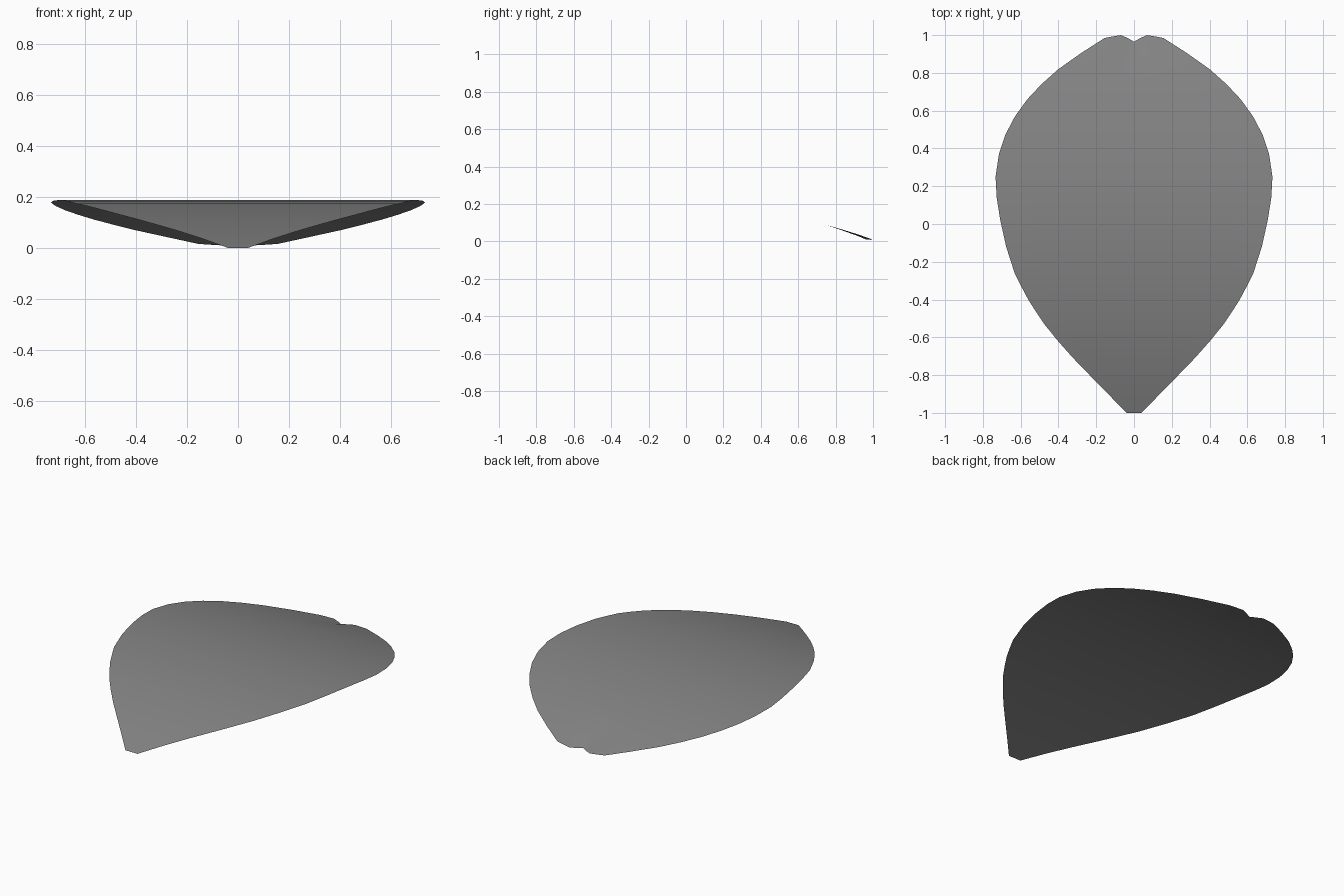
import bpy, bmesh

if "Cube" in bpy.data.objects:
    bpy.data.objects.remove(bpy.data.objects["Cube"])

# Outline stations along the petal: (y, half width, dip of the centre line)
STATIONS = [
    (-1.0, .04, 0), (-.9, .137, 0), (-.8, .235, 0), (-.71, .322, 0), (-.62, .402, 0),
    (-.53, .475, 0), (-.46, .522, 0), (-.4, .56, 0), (-.33, .597, 0), (-.26, .632, 0),
    (-.12, .677, 0), (.02, .708, 0), (.14, .727, 0), (.25, .733, 0), (.37, .715, 0),
    (.475, .68, 0), (.57, .63, 0), (.66, .565, 0), (.74, .49, 0),
    (.82, .4, .004), (.905, .28, .008), (.985, .155, .012),
]
COLUMNS = [-1, -.72, -.45, -.22, 0, .22, .45, .72, 1]
# Forward/back shift of the last row, forming the notched tip
NOTCH = [0, .008, .015, 0, -.02, 0, .015, .008, 0]


def arch(y):
    """Height of the lengthwise arch."""
    return .182 * (1 - y * y) + .005 * (1 + y)


# Petal: single thin sheet, arched lengthwise
bm = bmesh.new()
rows = []
for i, (y, w, dip) in enumerate(STATIONS):
    row = []
    for t, shift in zip(COLUMNS, NOTCH):
        yy = y + (shift if i == len(STATIONS) - 1 else 0)
        z = arch(yy) - dip * max(0, 1 - abs(t) / .45)
        row.append(bm.verts.new((t * w, yy, z)))
    rows.append(row)
for a, b in zip(rows, rows[1:]):
    for j in range(len(COLUMNS) - 1):
        bm.faces.new((a[j], a[j + 1], b[j + 1], b[j])).smooth = True

mesh = bpy.data.meshes.new("petal")
bm.to_mesh(mesh)
bm.free()
petal = bpy.data.objects.new("petal", mesh)
bpy.context.collection.objects.link(petal)

# Dark grey surface
mat = bpy.data.materials.new("dark_grey")
mat.diffuse_color = (.23, .23, .23, 1)
mat.use_nodes = True
mat.node_tree.nodes["Principled BSDF"].inputs["Base Color"].default_value = mat.diffuse_color
mesh.materials.append(mat)
